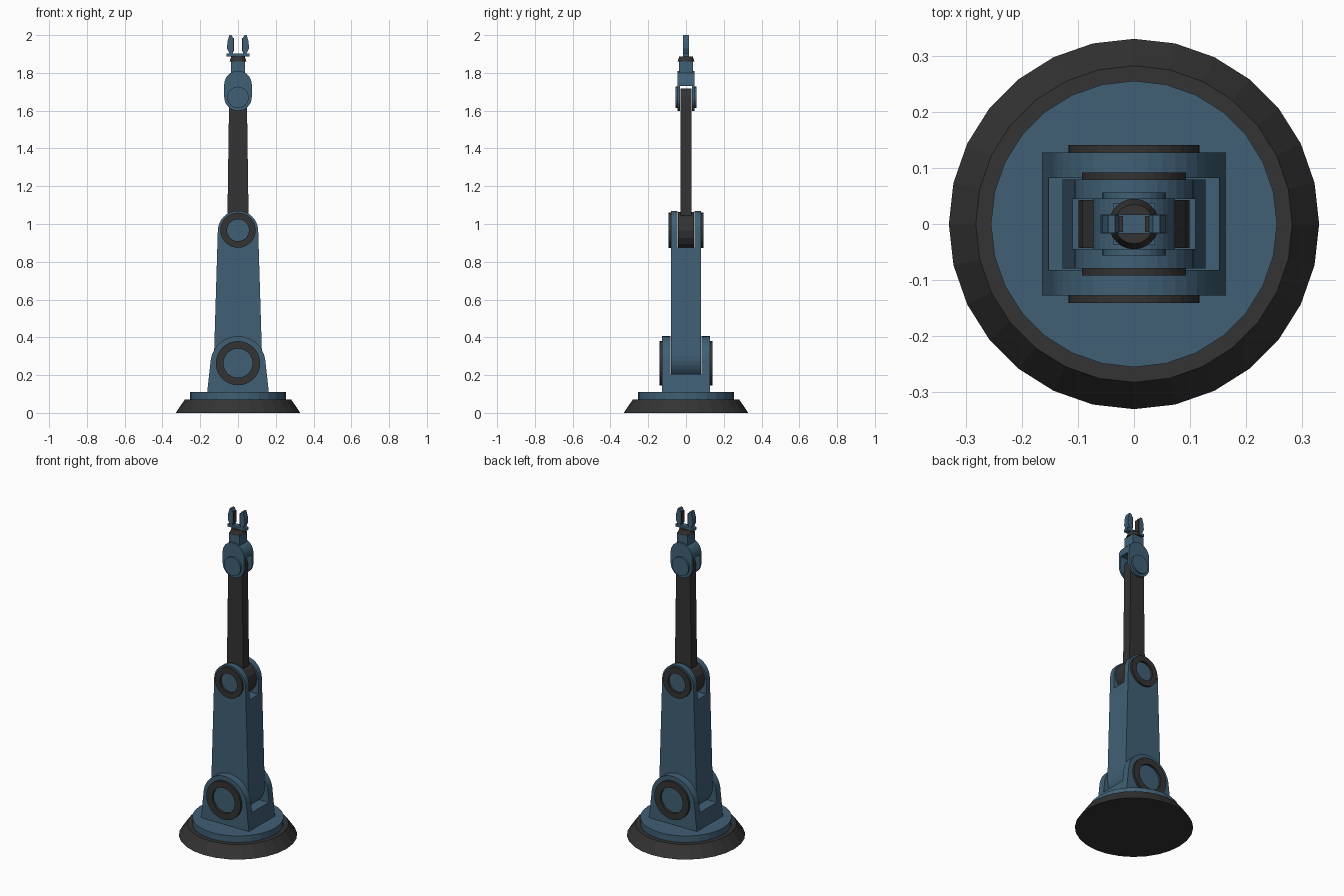
import bpy, bmesh
from math import sin, cos, pi, radians

if "Cube" in bpy.data.objects:
    bpy.data.objects.remove(bpy.data.objects["Cube"])


def material(name, rgb):
    m = bpy.data.materials.new(name)
    m.diffuse_color = (*rgb, 1)
    m.use_nodes = True
    m.node_tree.nodes["Principled BSDF"].inputs["Base Color"].default_value = m.diffuse_color
    return m


BLUE = material("blue paint", (0.051, 0.116, 0.18))
DARK = material("dark metal", (0.033, 0.033, 0.033))


def finish(name, bm, mat):
    bmesh.ops.recalc_face_normals(bm, faces=bm.faces)
    me = bpy.data.meshes.new(name)
    bm.to_mesh(me)
    bm.free()
    ob = bpy.data.objects.new(name, me)
    bpy.context.collection.objects.link(ob)
    if mat:
        me.materials.append(mat)
    return ob


def box(name, x0, x1, y0, y1, z0, z1, mat):
    return plate(name, [(x0, z0), (x1, z0), (x1, z1), (x0, z1)], y0, y1, mat)


def plate(name, pts, y0, y1, mat):
    """Extrude an x-z outline from y0 to y1."""
    bm = bmesh.new()
    f = bm.faces.new([bm.verts.new((x, y0, z)) for x, z in pts])
    ex = bmesh.ops.extrude_face_region(bm, geom=[f])
    vs = [g for g in ex["geom"] if isinstance(g, bmesh.types.BMVert)]
    bmesh.ops.translate(bm, verts=vs, vec=(0, y1 - y0, 0))
    return finish(name, bm, mat)


def arc(z, r, a0, a1, n=16):
    return [(r * cos(radians(a0 + (a1 - a0) * i / n)),
             z + r * sin(radians(a0 + (a1 - a0) * i / n))) for i in range(n + 1)]


def link_outline(z0, r0, z1, r1):
    """Outline of a bar with round ends."""
    return arc(z1, r1, 0, 180) + arc(z0, r0, 180, 360)


def frustum(name, r0, r1, z0, z1, n, mat):
    bm = bmesh.new()
    bmesh.ops.create_cone(bm, cap_ends=True, segments=n, radius1=r0, radius2=r1, depth=z1 - z0)
    bmesh.ops.translate(bm, verts=bm.verts, vec=(0, 0, (z0 + z1) / 2))
    return finish(name, bm, mat)


def ring(name, z, r_out, r_in, y0, y1, mat, n=32):
    """Flat ring whose axis runs along y."""
    bm = bmesh.new()
    section = [(r_out, y0), (r_out, y1), (r_in, y1), (r_in, y0)]
    loops = [[bm.verts.new((r * cos(2 * pi * i / n), y, z + r * sin(2 * pi * i / n)))
              for r, y in section] for i in range(n)]
    for i in range(n):
        a, b = loops[i], loops[(i + 1) % n]
        for k in range(4):
            j = (k + 1) % 4
            bm.faces.new((a[k], a[j], b[j], b[k]))
    return finish(name, bm, mat)


def notch(ob, half_y, z0, z1):
    """Cut a slot through the part along x to make a fork."""
    cut = box("slot_cutter", -0.5, 0.5, -half_y, half_y, z0, z1, None)
    cut.hide_render = True
    mod = ob.modifiers.new("slot", "BOOLEAN")
    mod.operation = "DIFFERENCE"
    mod.solver = "EXACT"
    mod.object = cut
    bpy.context.view_layer.objects.active = ob
    bpy.ops.object.modifier_apply(modifier=mod.name)
    bpy.data.objects.remove(cut)


# base and turntable
frustum("base", 0.33, 0.282, 0, 0.07, 28, DARK)
frustum("turntable", 0.255, 0.255, 0.07, 0.11, 28, BLUE)

# shoulder bracket with two cheeks
bracket = plate("shoulder_bracket",
                [(-0.163, 0.11), (0.163, 0.11)] + arc(0.26, 0.146, 10, 170), -0.127, 0.127, BLUE)
notch(bracket, 0.082, 0.207, 0.6)

# lower arm with forked elbow
lower = plate("lower_arm", link_outline(0.3, 0.127, 0.963, 0.107), -0.079, 0.079, BLUE)
notch(lower, 0.045, 0.875, 1.3)

# forearm and its elbow hub
plate("elbow_hub", arc(0.965, 0.099, 0, 337.5, 15), -0.043, 0.043, DARK)
plate("forearm", link_outline(0.965, 0.057, 1.67, 0.047), -0.028, 0.028, DARK)

# wrist fork
wrist = plate("wrist", link_outline(1.672, 0.073, 1.738, 0.073), -0.045, 0.045, BLUE)
notch(wrist, 0.031, 1.5, 1.73)

# joint rings and caps on both sides
for s, side in ((-1, "front"), (1, "back")):
    ring(f"shoulder_ring_{side}", 0.263, 0.117, 0.077, s * 0.124, s * 0.141, DARK)
    ring(f"elbow_ring_{side}", 0.967, 0.093, 0.058, s * 0.076, s * 0.092, DARK)
    plate(f"wrist_cap_{side}", arc(1.67, 0.057, 0, 345, 23), s * 0.043, s * 0.056, BLUE)

# neck and flange
box("neck", -0.037, 0.037, -0.037, 0.037, 1.80, 1.862, BLUE)
frustum("flange", 0.045, 0.035, 1.86, 1.888, 24, DARK)

# gripper
box("gripper_bar", -0.06, 0.06, -0.017, 0.017, 1.886, 1.902, BLUE)
for s, side in ((-1, "left"), (1, "right")):
    finger = [(0.027, 1.90), (0.044, 1.90), (0.058, 1.93), (0.056, 1.965),
              (0.046, 2.0), (0.034, 2.0), (0.027, 1.985)]
    plate(f"finger_{side}", [(s * x, z) for x, z in finger], -0.016, 0.016, BLUE)
    box(f"finger_pad_{side}", s * 0.02, s * 0.028, -0.014, 0.014, 1.912, 1.985, DARK)
